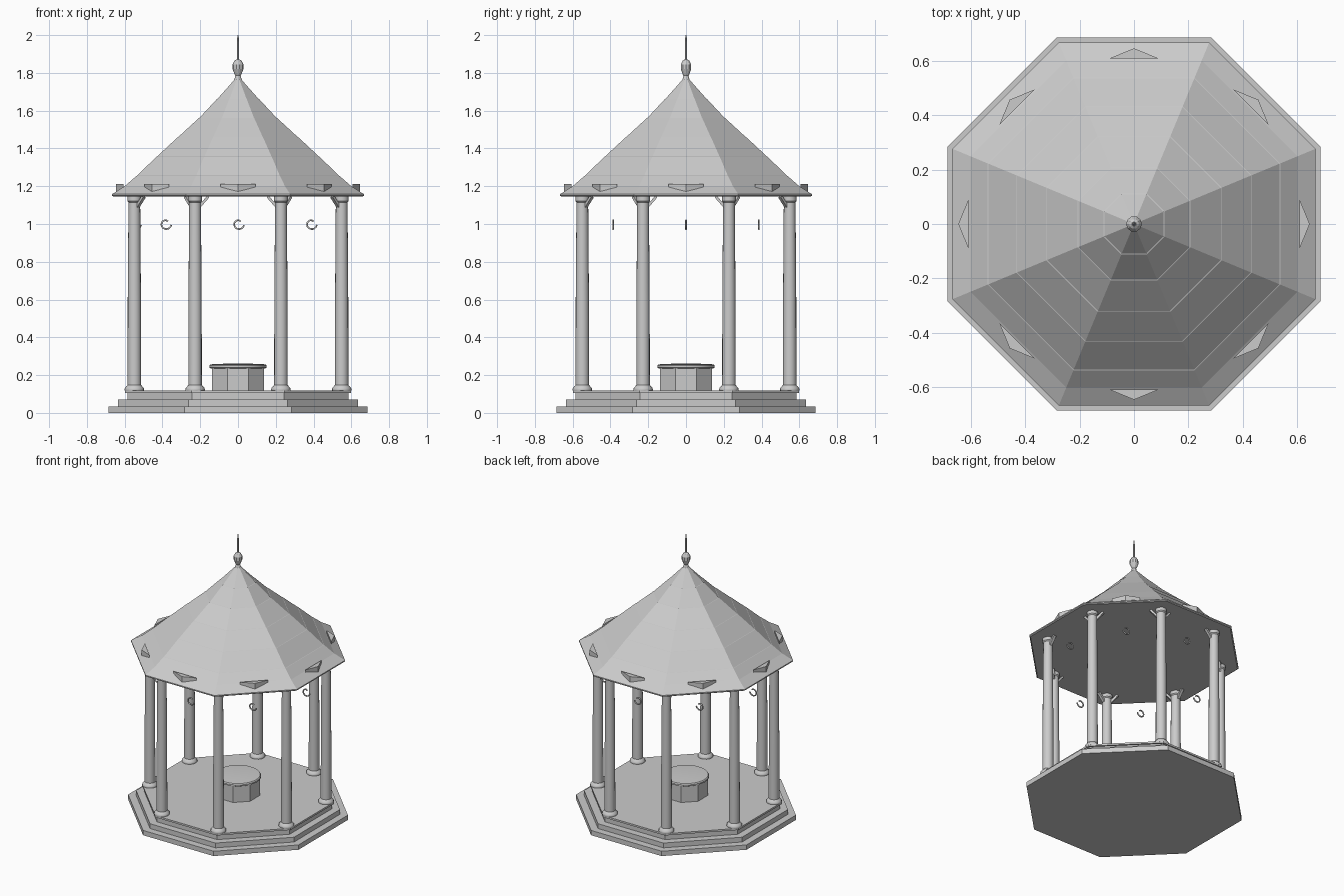
import bpy, bmesh, math
from mathutils import Vector, Matrix

cube = bpy.data.objects.get("Cube")
if cube:
    bpy.data.objects.remove(cube, do_unlink=True)

stone = bpy.data.materials.new("light grey")
stone.use_nodes = True
GREY = (0.6, 0.6, 0.6, 1)
stone.diffuse_color = GREY
stone.node_tree.nodes["Principled BSDF"].inputs["Base Color"].default_value = GREY

TURN = math.pi / 8
FLAT = math.cos(TURN)          # apothem of an octagon of radius 1


def finish(name, bm, smooth=False):
    bmesh.ops.recalc_face_normals(bm, faces=bm.faces)
    mesh = bpy.data.meshes.new(name)
    bm.to_mesh(mesh)
    bm.free()
    mesh.materials.append(stone)
    obj = bpy.data.objects.new(name, mesh)
    bpy.context.collection.objects.link(obj)
    if smooth:
        bpy.ops.object.select_all(action='DESELECT')
        obj.select_set(True)
        bpy.context.view_layer.objects.active = obj
        bpy.ops.object.shade_smooth_by_angle(angle=math.radians(35))
    return obj


def lathe(name, profile, sides, centre=(0, 0), smooth=False, offset=0.0):
    """Rings of (radius, z) joined into a closed turned body."""
    bm = bmesh.new()
    rings = []
    for r, z in profile:
        rings.append([bm.verts.new((centre[0] + r * math.cos(offset + math.tau * i / sides),
                                    centre[1] + r * math.sin(offset + math.tau * i / sides), z))
                      for i in range(sides)])
    for low, high in zip(rings, rings[1:]):
        for i in range(sides):
            j = (i + 1) % sides
            bm.faces.new((low[i], low[j], high[j], high[i]))
    bm.faces.new(rings[0])
    bm.faces.new(rings[-1])
    return finish(name, bm, smooth)


def octagon(name, profile):
    """Eight-sided body; profile gives distance to the flat sides."""
    return lathe(name, [(a / FLAT, z) for a, z in profile], 8, offset=TURN)


def beam(name, start, end, width, height):
    """Rectangular bar between two points."""
    start, end = Vector(start), Vector(end)
    along = end - start
    side = along.cross(Vector((0, 0, 1))).normalized()
    axes = Matrix((along.normalized(), side, along.normalized().cross(side))).transposed().to_4x4()
    bm = bmesh.new()
    bmesh.ops.create_cube(bm, size=1, matrix=Matrix.Translation((start + end) / 2) @ axes
                          @ Matrix.Diagonal((along.length, width, height, 1)))
    return finish(name, bm)


# Stepped platform
steps = [("lower_step", 0.685, 0, 0.035), ("middle_step", 0.635, 0.035, 0.07),
         ("upper_step", 0.585, 0.07, 0.108), ("floor_slab", 0.597, 0.106, 0.119)]
for name, a, low, high in steps:
    octagon(name, [(a, low), (a, high)])

# Central pedestal with a rounded lid
octagon("pedestal_body", [(0.137, 0.115), (0.137, 0.24)])
lathe("pedestal_lid", [(0.142, 0.235), (0.152, 0.24), (0.152, 0.25), (0.146, 0.257),
                       (0.09, 0.26), (0.01, 0.261)], 32, smooth=True)

# Columns with round feet, capitals and braces
corners = [Vector((math.cos(TURN + i * math.pi / 4), math.sin(TURN + i * math.pi / 4), 0)) * 0.594
           for i in range(8)]
column_profile = [(0.05, 0.115), (0.052, 0.122), (0.05, 0.132), (0.042, 0.14), (0.036, 0.148),
                  (0.035, 0.6), (0.031, 1.115), (0.037, 1.122), (0.037, 1.148)]
for i, c in enumerate(corners):
    lathe(f"column_{i + 1}", column_profile, 16, (c.x, c.y), True)
    for step in (-1, 1):
        way = (corners[(i + step) % 8] - c).normalized()
        beam(f"brace_{i + 1}_{'right' if step < 0 else 'left'}",
             c + way * 0.022 + Vector((0, 0, 1.09)), c + way * 0.07 + Vector((0, 0, 1.145)), 0.02, 0.014)

# Gently flared roof with overlapping courses
courses = [(0.6, 1.2), (0.535, 1.256), (0.43, 1.357), (0.32, 1.458), (0.205, 1.562), (0.11, 1.662)]
roof = [(0.66, 1.145), (0.667, 1.15), (0.667, 1.158), courses[0]]
for a, z in courses[1:]:
    roof += [(a + 0.002, z - 0.001), (a - 0.001, z)]
octagon("roof", roof + [(0.018, 1.765)])

# Small triangular vents sitting on each roof side
for i in range(8):
    turn = Matrix.Rotation(i * math.pi / 4, 4, 'Z')
    bm = bmesh.new()
    base = bm.faces.new([bm.verts.new(turn @ Vector(p)) for p in
                         ((-0.092, -0.607, 1.15), (0.092, -0.607, 1.15), (0, -0.645, 1.15))])
    grown = bmesh.ops.extrude_face_region(bm, geom=[base])["geom"]
    bmesh.ops.translate(bm, vec=(0, 0, 0.063),
                        verts=[v for v in grown if isinstance(v, bmesh.types.BMVert)])
    finish(f"roof_vent_{i + 1}", bm)

# Finial and spike
lathe("finial", [(0.024, 1.75), (0.014, 1.785), (0.018, 1.792), (0.029, 1.82), (0.029, 1.845),
                 (0.018, 1.865), (0.008, 1.872)], 10)
lathe("spike", [(0.006, 1.865), (0.006, 1.96), (0.003, 2.0)], 8)

# Curled hooks hanging in a ring below the roof
for i in range(8):
    angle = i * math.pi / 4
    cx, cy = 0.545 * math.cos(angle), 0.545 * math.sin(angle)
    curve = bpy.data.curves.new("hook_path", 'CURVE')
    curve.dimensions = '3D'
    curve.bevel_depth = 0.005
    curve.bevel_resolution = 1
    curve.use_fill_caps = True
    line = curve.splines.new('POLY')
    count = 14
    line.points.add(count - 1)
    for k, p in enumerate(line.points):
        t = k / (count - 1)
        bend = math.radians(50 + 300 * t)
        r = 0.018 + 0.012 * t
        p.co = (cx + 0.003 + r * math.cos(bend), cy, 1.0 + r * math.sin(bend), 1)
    curve.materials.append(stone)
    hook = bpy.data.objects.new(f"hook_{i + 1}", curve)
    bpy.context.collection.objects.link(hook)
